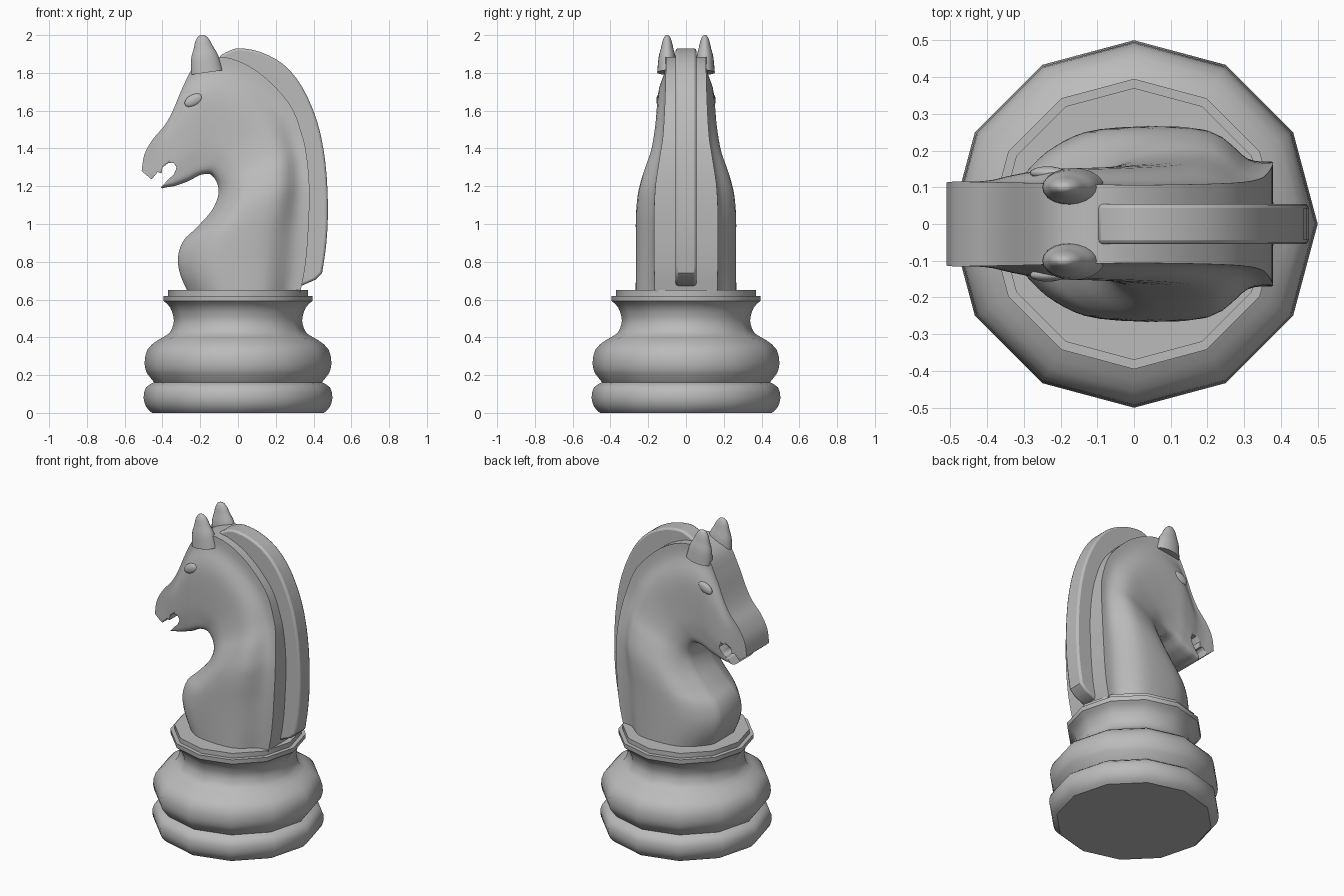
import bpy, bmesh, math
from mathutils import Vector

if "Cube" in bpy.data.objects:
    bpy.data.objects.remove(bpy.data.objects["Cube"])

grey = bpy.data.materials.new("plain grey")
grey.diffuse_color = (0.5, 0.5, 0.5, 1)
grey.use_nodes = True
grey.node_tree.nodes["Principled BSDF"].inputs["Base Color"].default_value = grey.diffuse_color


def finish(name, bm, angle=35):
    bmesh.ops.recalc_face_normals(bm, faces=bm.faces)
    me = bpy.data.meshes.new(name)
    bm.to_mesh(me)
    bm.free()
    ob = bpy.data.objects.new(name, me)
    bpy.context.collection.objects.link(ob)
    me.materials.append(grey)
    bpy.ops.object.select_all(action='DESELECT')
    ob.select_set(True)
    bpy.context.view_layer.objects.active = ob
    bpy.ops.object.shade_smooth_by_angle(angle=math.radians(angle))
    return ob


def smooth_path(points, steps):
    """Catmull-Rom interpolation through tuples of any length."""
    p = [Vector(q) for q in points]
    out = []
    for i in range(len(p) - 1):
        a, b, c, d = p[max(i - 1, 0)], p[i], p[i + 1], p[min(i + 2, len(p) - 1)]
        for k in range(steps):
            t = k / steps
            out.append(0.5 * (2 * b + (c - a) * t + (2 * a - 5 * b + 4 * c - d) * t * t
                              + (3 * b - a - 3 * c + d) * t ** 3))
    return out + [p[-1]]


def lathe(bm, profile, sides):
    rings = [[bm.verts.new((r * math.cos(2 * math.pi * k / sides),
                            r * math.sin(2 * math.pi * k / sides), z))
              for k in range(sides)] for r, z in profile]
    for a, b in zip(rings, rings[1:]):
        for k in range(sides):
            n = (k + 1) % sides
            bm.faces.new((a[k], a[n], b[n], b[k]))
    bm.faces.new(rings[0])
    bm.faces.new(rings[-1])


def slab(bm, outline, half):
    """Side outline in x and z, given thickness across y."""
    front = bm.faces.new([bm.verts.new((x, -half, z)) for x, z in outline])
    ext = bmesh.ops.extrude_face_region(bm, geom=[front], use_keep_orig=True)
    moved = [v for v in ext['geom'] if isinstance(v, bmesh.types.BMVert)]
    bmesh.ops.translate(bm, verts=moved, vec=(0, 2 * half, 0))


# Twelve-sided turned base
lower = smooth_path([(.455, 0), (.485, .03), (.5, .08), (.487, .135), (.445, .162)], 2)
upper = smooth_path([(.482, .21), (.495, .26), (.48, .335), (.425, .385), (.365, .42),
                     (.342, .47), (.342, .51), (.36, .56), (.393, .592)], 2)
bm = bmesh.new()
lathe(bm, [tuple(q) for q in lower + upper] + [(.395, .62), (.37, .62), (.37, .65)], 12)
finish("turned_base", bm)

# Neck and head: rungs from front edge to back edge, then side, front and back half widths
rungs = [
    ((-.265, .64), (.33, .64), (.258, .135, .165)),
    ((-.305, .73), (.352, .75), (.258, .14, .168)),
    ((-.318, .82), (.366, .87), (.258, .14, .170)),
    ((-.29, .91), (.373, .98), (.258, .135, .170)),
    ((-.22, .98), (.378, 1.1), (.257, .13, .168)),
    ((-.14, 1.07), (.377, 1.22), (.248, .125, .16)),
    ((-.105, 1.15), (.365, 1.35), (.22, .12, .14)),
    ((-.11, 1.215), (.34, 1.47), (.185, .12, .122)),
    ((-.145, 1.262), (.27, 1.64), (.163, .122, .112)),
    ((-.19, 1.262), (.10, 1.81), (.153, .125, .107)),
    ((-.22, 1.25), (-.08, 1.885), (.149, .125, .107)),
    ((-.26, 1.228), (-.22, 1.845), (.146, .122, .11)),
    ((-.30, 1.213), (-.29, 1.73), (.138, .117, .112)),
    ((-.34, 1.20), (-.345, 1.60), (.129, .113, .113)),
    ((-.375, 1.195), (-.39, 1.52), (.12, .11, .114)),
    ((-.41, 1.19), (-.45, 1.45), (.115, .11, .115)),
    ((-.44, 1.215), (-.495, 1.37), (.115, .11, .115)),
    ((-.455, 1.234), (-.51, 1.28), (.114, .11, .113)),
]
bm = bmesh.new()
loops = []
for fx, fz, bx, bz, w, f, b in smooth_path([a + c + d for a, c, d in rungs], 4):
    # Half section across one side, mirrored for the other
    half = smooth_path([(0, f * .7), (.035, f), (.15, f + .6 * (w - f)), (.33, w), (.68, w),
                        (.88, b + .12 * (w - b)), (1, b)], 4)
    pts = [(fx + (bx - fx) * t, y, fz + (bz - fz) * t) for t, y in half]
    loops.append([bm.verts.new(p) for p in pts]
                 + [bm.verts.new((x, -y, z)) for x, y, z in reversed(pts)])
for a, b in zip(loops, loops[1:]):
    for k in range(len(a)):
        n = (k + 1) % len(a)
        bm.faces.new((a[k], a[n], b[n], b[k]))
bm.faces.new(loops[0])
bm.faces.new(loops[-1])
body = finish("neck_and_head", bm, 40)

# Open mouth cut through the muzzle
bm = bmesh.new()
slab(bm, [(-.462, 1.232), (-.425, 1.275), (-.405, 1.268), (-.40, 1.30), (-.37, 1.322),
          (-.338, 1.322), (-.325, 1.297), (-.34, 1.262), (-.37, 1.235), (-.413, 1.187),
          (-.48, 1.14)], .3)
cutter = finish("mouth_cutter", bm)
cutter.hide_render = True
cutter.hide_viewport = True
cut = body.modifiers.new("mouth", 'BOOLEAN')
cut.operation = 'DIFFERENCE'
cut.solver = 'EXACT'
cut.object = cutter

# Raised mane along the back of the neck
outer = smooth_path([(-.10, 1.888), (-.05, 1.915), (.01, 1.93), (.12, 1.91), (.24, 1.845), (.34, 1.725),
                     (.42, 1.54), (.462, 1.33), (.476, 1.1), (.468, .9), (.445, .74)], 3)
inner = [(.41, .705), (.33, .67), (.28, .68), (.31, .9), (.32, 1.15), (.27, 1.45), (.18, 1.65),
         (.05, 1.78), (-.08, 1.82)]
bm = bmesh.new()
slab(bm, [tuple(q) for q in outer] + inner, .055)
mane = finish("mane", bm)
bev = mane.modifiers.new("soft_edge", 'BEVEL')
bev.width = .012
bev.segments = 2
bev.limit_method = 'ANGLE'
bev.angle_limit = math.radians(50)

# Ears and eyes on both sides
for side, label in ((-1, "near"), (1, "far")):
    bm = bmesh.new()
    lathe(bm, [tuple(q) for q in smooth_path([(.085, -.2), (.073, -.12), (.053, -.07),
                                              (.038, -.03), (.02, -.006), (.004, 0)], 3)], 20)
    ear = finish(label + "_ear", bm)
    ear.scale = (1, .62, 1)
    ear.location = (-.193, side * .1, 2)
    ear.rotation_euler = (0, math.radians(-8), 0)

    bm = bmesh.new()
    bmesh.ops.create_uvsphere(bm, u_segments=20, v_segments=12, radius=1)
    eye = finish(label + "_eye", bm)
    eye.scale = (.052, .018, .03)
    eye.location = (-.235, side * .139, 1.655)
    eye.rotation_euler = (0, math.radians(-28), 0)
